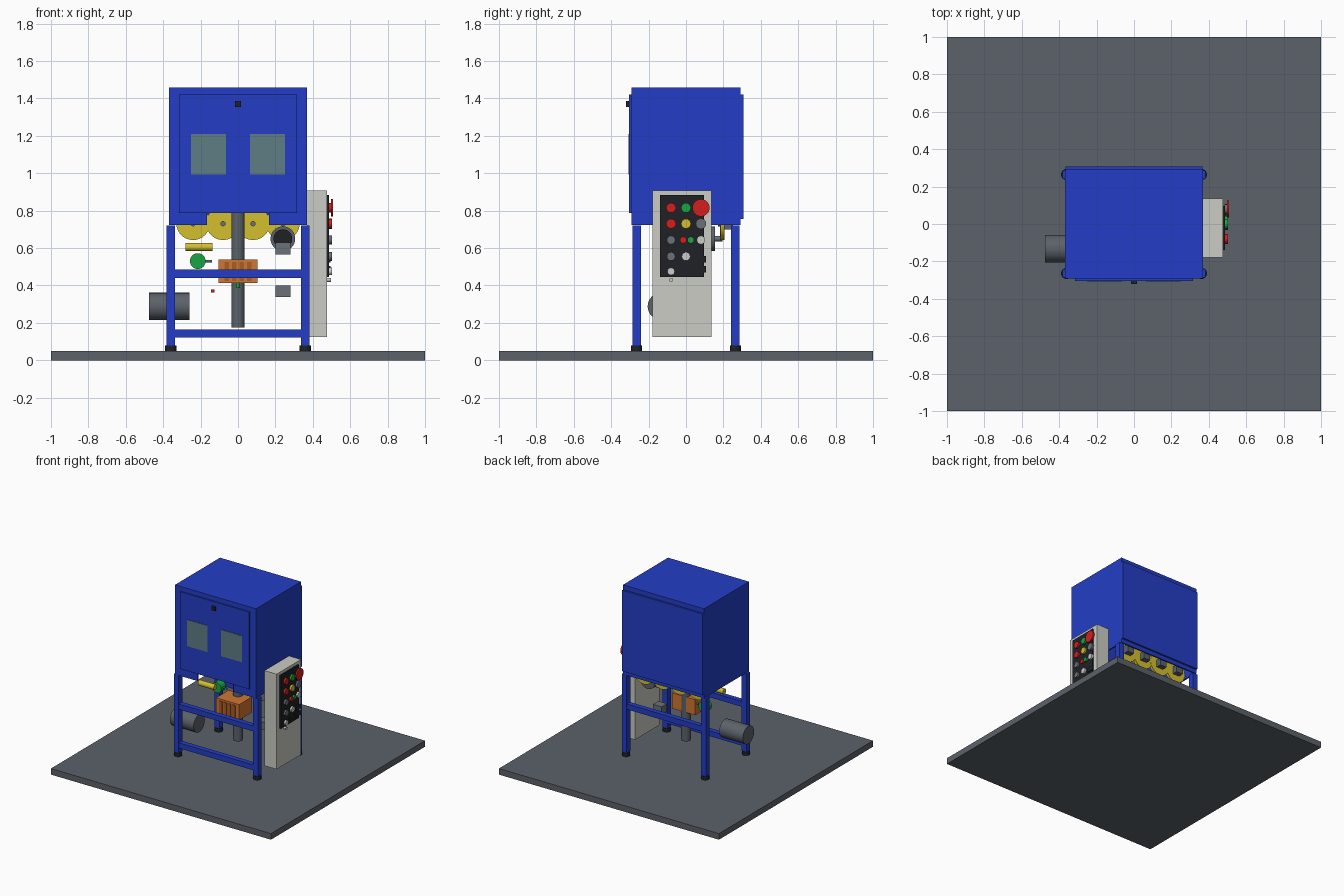
import bpy, math

if "Cube" in bpy.data.objects:
    bpy.data.objects.remove(bpy.data.objects["Cube"])

MATS = {}
PALETTE = {
    "blue": "2840C4", "slate": "5C6269", "black": "24262A", "pale": "CBCBC4",
    "yellow": "D2BE32", "orange": "CF7636", "dark_orange": "A85C28", "green": "1FA544",
    "red": "D42424", "white": "E4E4E4", "glass": "5F7C84", "steel": "6A7077",
}


def mat(name):
    if name not in MATS:
        h = PALETTE[name]
        rgb = [(int(h[i:i + 2], 16) / 255) ** 2.2 for i in (0, 2, 4)]
        m = bpy.data.materials.new(name)
        m.diffuse_color = (*rgb, 1)
        m.use_nodes = True
        m.node_tree.nodes["Principled BSDF"].inputs["Base Color"].default_value = m.diffuse_color
        MATS[name] = m
    return MATS[name]


def box(name, x, y, z, color):
    """Box from (min, max) pairs."""
    bpy.ops.mesh.primitive_cube_add(size=1, location=[sum(p) / 2 for p in (x, y, z)])
    o = bpy.context.object
    o.name = name
    o.scale = [p[1] - p[0] for p in (x, y, z)]
    bpy.ops.object.transform_apply(location=False, rotation=False, scale=True)
    o.data.materials.append(mat(color))
    return o


def cyl(name, centre, r, length, axis, color, sides=32):
    rot = {"x": (0, math.pi / 2, 0), "y": (math.pi / 2, 0, 0), "z": (0, 0, 0)}[axis]
    bpy.ops.mesh.primitive_cylinder_add(vertices=sides, radius=r, depth=length,
                                        location=centre, rotation=rot)
    o = bpy.context.object
    o.name = name
    o.data.materials.append(mat(color))
    bpy.ops.object.shade_smooth_by_angle()
    return o


# Floor slab
box("floor_slab", (-1, 1), (-1, 1), (0, 0.05), "slate")

# Legs and round feet
for sx, xn in ((-1, "left"), (1, "right")):
    for sy, yn in ((-1, "front"), (1, "back")):
        x, y = sx * 0.36, sy * 0.264
        cyl(f"{yn}_{xn}_foot", (x, y, 0.065), 0.03, 0.03, "z", "black")
        box(f"{yn}_{xn}_leg", (x - 0.022, x + 0.022), (y - 0.023, y + 0.023), (0.08, 0.72), "blue")

# Cross rails
for name, y, z in (("front_middle_rail", -0.264, 0.462), ("front_lower_rail", -0.264, 0.143),
                   ("back_middle_rail", 0.264, 0.462)):
    box(name, (-0.338, 0.338), (y - 0.021, y + 0.021), (z - 0.022, z + 0.022), "blue")

# Sheet metal cabinet, open underneath, with a notch in the front
T = 0.012
box("cabinet_roof", (-0.368, 0.368), (-0.292, 0.292), (1.448, 1.458), "blue")
for s, n in ((-1, "left"), (1, "right")):
    a = sorted((s * 0.368, s * (0.368 - T)))
    box(f"cabinet_{n}_wall", a, (-0.292, 0.292), (0.722, 1.448), "blue")
    b = sorted((s * (0.368 - T), s * 0.165))
    box(f"cabinet_front_{n}_lip", b, (-0.292, -0.292 + T), (0.722, 0.787), "blue")
box("cabinet_front_wall", (-0.368 + T, 0.368 - T), (-0.292, -0.292 + T), (0.787, 1.448), "blue")
box("cabinet_back_wall", (-0.368 + T, 0.368 - T), (0.292 - T, 0.292), (0.722, 1.448), "blue")
box("back_panel", (-0.366, 0.366), (0.292, 0.307), (0.755, 1.42), "blue")

# Door with windows and latch
box("door", (-0.315, 0.315), (-0.304, -0.292), (0.787, 1.42), "blue")
for s, n in ((-1, "left"), (1, "right")):
    box(f"{n}_window", sorted((s * 0.063, s * 0.25)), (-0.308, -0.304), (0.993, 1.21), "glass")
box("door_latch", (-0.015, 0.015), (-0.32, -0.304), (1.354, 1.386), "black")

# Row of drive wheels with hubs and bearing blocks at the back
for i in range(4):
    x = -0.24 + 0.16 * i
    y = 0.192 + 0.003 * (i % 2)
    cyl(f"drive_wheel_{i + 1}", (x, y, 0.733), 0.09, 0.022, "y", "yellow", 48)
    cyl(f"wheel_hub_{i + 1}", (x, 0.185, 0.73), 0.014, 0.03, "y", "steel", 24)
    box(f"bearing_block_{i + 1}", (x - 0.03, x + 0.03), (0.206, 0.25), (0.7, 0.76), "slate")

# Upper motor with its end cap and terminal box
cyl("upper_motor", (0.24, 0.09, 0.65), 0.066, 0.13, "y", "slate")
cyl("upper_motor_cap", (0.24, 0.02, 0.65), 0.05, 0.012, "y", "black")
cyl("upper_motor_shaft", (0.24, 0.17, 0.65), 0.015, 0.05, "y", "steel", 24)
box("upper_motor_terminal_box", (0.2, 0.28), (-0.02, 0.06), (0.565, 0.63), "steel")
box("lower_junction_box", (0.2, 0.28), (-0.04, 0.03), (0.337, 0.4), "steel")

# Central post and valve block
cyl("central_post", (0, 0, 0.49), 0.036, 0.63, "z", "slate")
box("valve_block", (-0.105, 0.105), (-0.135, 0.03), (0.413, 0.54), "orange")
for i in range(4):
    x = -0.06 + 0.04 * i
    box(f"valve_slot_{i + 1}", (x - 0.013, x + 0.013), (-0.142, -0.135), (0.425, 0.525), "dark_orange")
cyl("valve_indicator", (0, -0.09, 0.4), 0.012, 0.03, "z", "green", 16)

# Side pump motor
cyl("side_motor", (-0.368, -0.132, 0.288), 0.073, 0.215, "x", "slate")

# Small cylinder, gauge and sensor
cyl("yellow_cylinder", (-0.208, -0.1, 0.605), 0.022, 0.145, "x", "yellow")
cyl("green_regulator", (-0.215, 0.06, 0.53), 0.042, 0.06, "y", "green")
cyl("regulator_stub", (-0.16, 0.06, 0.53), 0.007, 0.04, "x", "steel", 16)
box("red_sensor", (-0.145, -0.125), (-0.08, -0.06), (0.363, 0.377), "red")

# Control box and its black face plate
box("control_box", (0.368, 0.477), (-0.18, 0.137), (0.125, 0.907), "pale")
box("control_plate", (0.477, 0.487), (-0.14, 0.095), (0.445, 0.883), "black")

# Push buttons: y, z, radius, colour
buttons = [
    (-0.08, 0.815, 0.026, "red"), (0, 0.815, 0.026, "green"),
    (-0.08, 0.73, 0.026, "red"), (0, 0.73, 0.026, "yellow"), (0.08, 0.73, 0.028, "steel"),
    (-0.08, 0.643, 0.023, "steel"), (-0.015, 0.643, 0.018, "red"),
    (0.025, 0.643, 0.018, "green"), (0.08, 0.643, 0.023, "white"),
    (-0.08, 0.555, 0.023, "steel"), (0, 0.555, 0.023, "white"),
    (-0.08, 0.475, 0.02, "white"),
]
for i, (y, z, r, c) in enumerate(buttons):
    cyl(f"button_{i + 1}", (0.494, y, z), r, 0.016, "x", c, 24)
cyl("stop_button_stem", (0.491, 0.08, 0.815), 0.025, 0.014, "x", "steel", 24)
cyl("stop_button", (0.502, 0.08, 0.815), 0.046, 0.012, "x", "red")
cyl("key_switch", (0.487, -0.08, 0.43), 0.011, 0.02, "x", "pale", 16)

# Rocker switches
for i, (y, z) in enumerate(((0, 0.487), (0.075, 0.487), (0.075, 0.54))):
    box(f"rocker_{i + 1}", (0.487, 0.495), (y - 0.032, y + 0.032), (z - 0.017, z + 0.017), "black")
